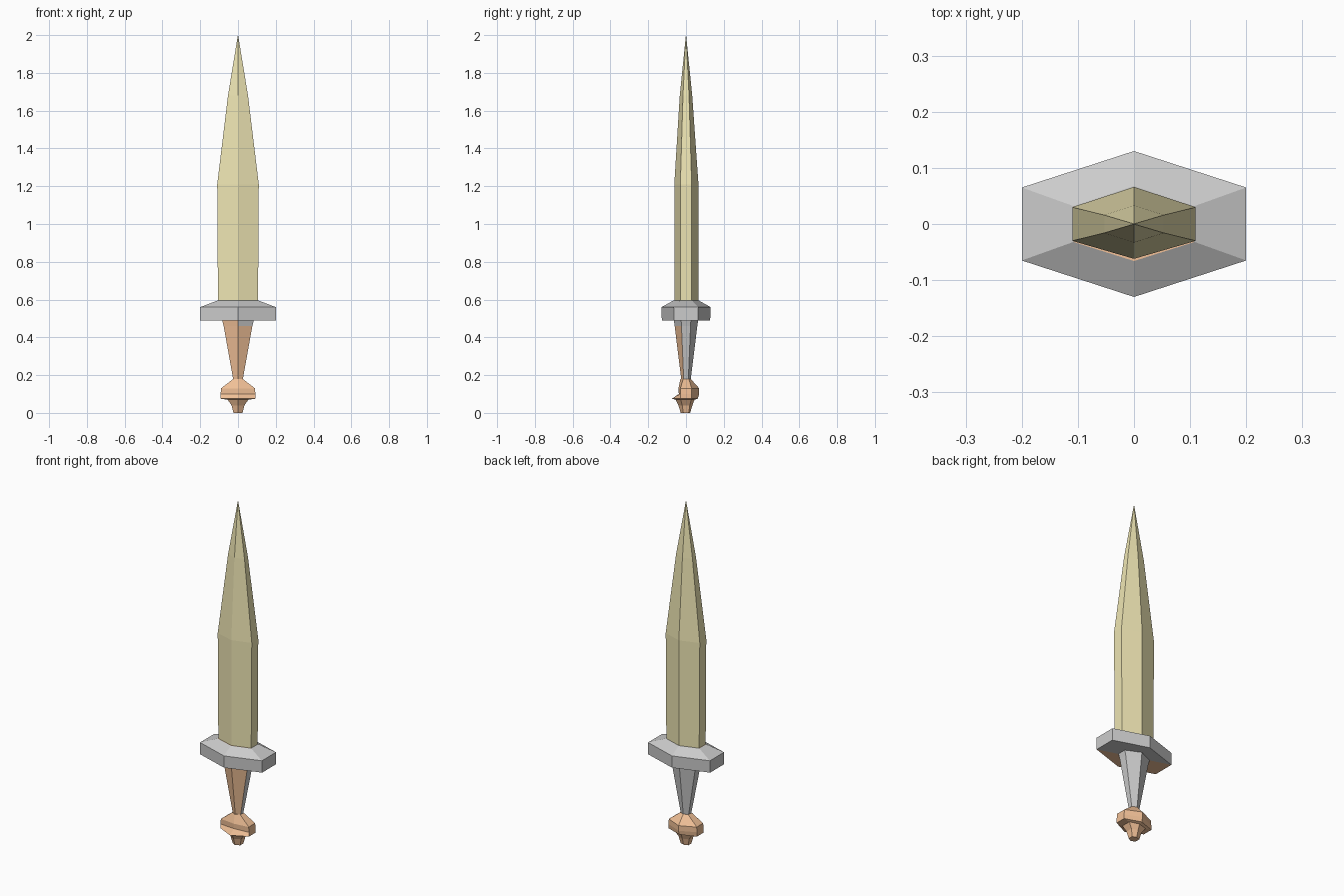
import bpy, bmesh

if "Cube" in bpy.data.objects:
    bpy.data.objects.remove(bpy.data.objects["Cube"])


def material(name, rgb):
    m = bpy.data.materials.new(name)
    m.diffuse_color = (*rgb, 1)
    m.use_nodes = True
    m.node_tree.nodes["Principled BSDF"].inputs["Base Color"].default_value = m.diffuse_color
    return m


GOLD = material("gold", (0.85, 0.78, 0.45))
COPPER = material("copper", (0.88, 0.53, 0.31))
GREY = material("grey", (0.8, 0.8, 0.8))


def hex_loft(name, rings, mats, pick=lambda ring, side: 0, cap_pick=(0, 0)):
    """Loft six-sided rings (z, half width, side half depth, front depth, back depth)."""
    bm = bmesh.new()
    loops = []
    for z, a, s, f, b in rings:
        pts = [(0, -f), (a, -s), (a, s), (0, b), (-a, s), (-a, -s)]
        loops.append([bm.verts.new((x, y, z)) for x, y in pts])
    for r, (lo, hi) in enumerate(zip(loops, loops[1:])):
        for i in range(6):
            j = (i + 1) % 6
            face = bm.faces.new((lo[i], lo[j], hi[j], hi[i]))
            face.material_index = pick(r, i)
    # caps are split into a front and a back half
    for loop in (loops[0], loops[-1]):
        for ids, m in zip(((0, 1, 4, 5), (1, 2, 3, 4)), cap_pick):
            bm.faces.new([loop[i] for i in ids]).material_index = m
    bmesh.ops.remove_doubles(bm, verts=bm.verts, dist=1e-5)
    bmesh.ops.recalc_face_normals(bm, faces=bm.faces)
    me = bpy.data.meshes.new(name)
    bm.to_mesh(me)
    bm.free()
    for m in mats:
        me.materials.append(m)
    ob = bpy.data.objects.new(name, me)
    bpy.context.collection.objects.link(ob)
    return ob


# Blade: straight lower part, then two tapers to the tip
hex_loft("blade", [
    (0.58, 0.106, 0.03, 0.062, 0.065),
    (1.21, 0.11, 0.03, 0.062, 0.066),
    (1.68, 0.053, 0.016, 0.033, 0.033),
    (2.00, 0.0005, 0.0003, 0.0005, 0.0005),
], [GOLD])

# Guard: flat slab with a bevelled top, copper on the front half underneath
hex_loft("guard", [
    (0.49, 0.20, 0.063, 0.128, 0.128),
    (0.56, 0.20, 0.065, 0.13, 0.13),
    (0.595, 0.108, 0.032, 0.066, 0.068),
], [GREY, COPPER], cap_pick=(1, 0))

# Grip: copper front faces, grey sides and back
hex_loft("grip", [
    (0.17, 0.024, 0.012, 0.024, 0.024),
    (0.46, 0.076, 0.024, 0.06, 0.06),
    (0.495, 0.085, 0.026, 0.065, 0.065),
], [GREY, COPPER],
    pick=lambda r, i: 1 if i == 5 or (i == 0 and r == 0) else 0)

# Pommel: faceted knob with a recessed front and a small stepped foot
hex_loft("pommel", [
    (0.00, 0.024, 0.014, 0.028, 0.022),
    (0.04, 0.034, 0.02, 0.04, 0.034),
    (0.07, 0.055, 0.028, 0.055, 0.045),
    (0.075, 0.092, 0.03, 0.075, 0.062),
    (0.10, 0.092, 0.03, 0.038, 0.07),
    (0.13, 0.09, 0.03, 0.04, 0.07),
    (0.18, 0.025, 0.015, 0.03, 0.025),
], [COPPER])
